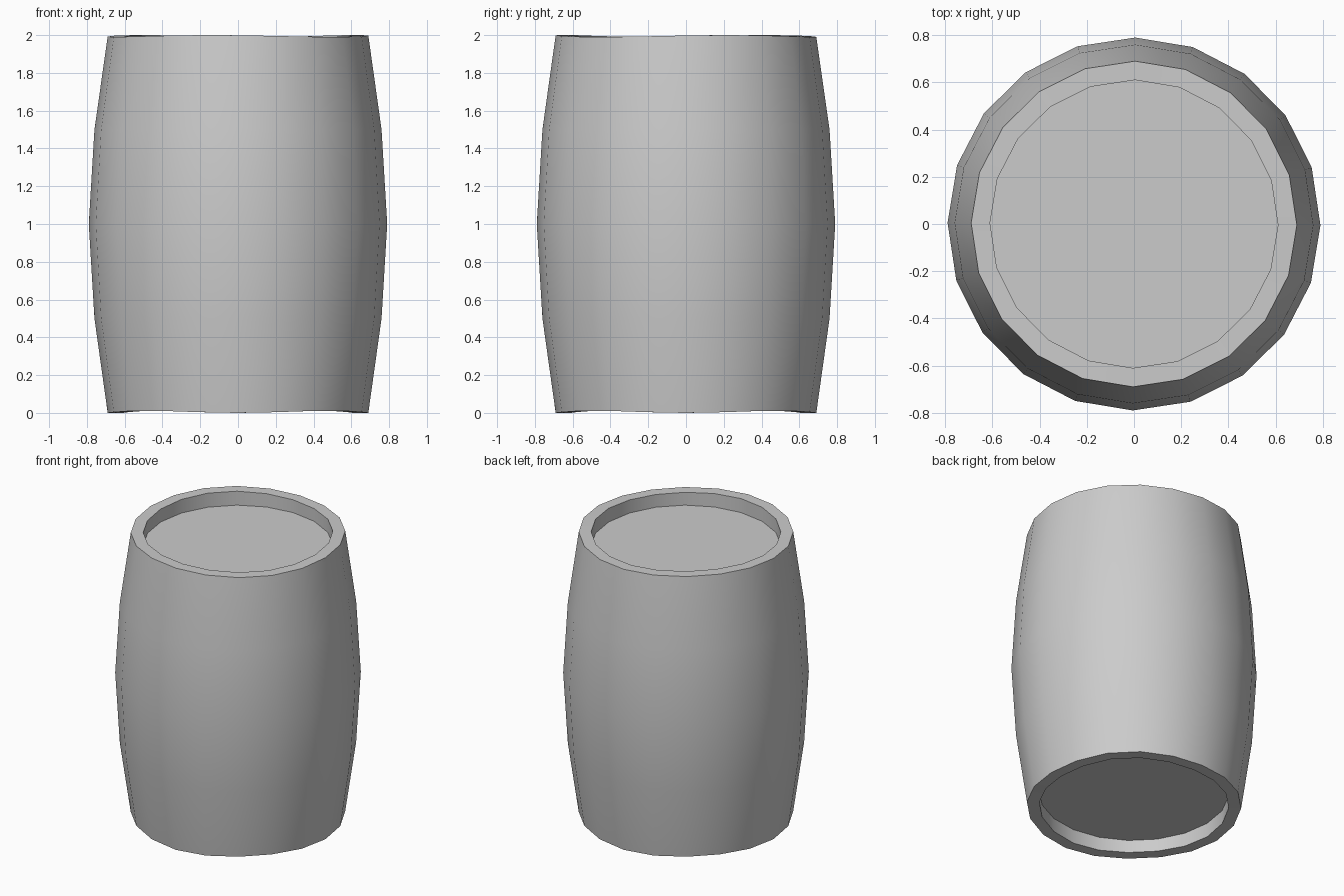
import bpy, bmesh, math

if "Cube" in bpy.data.objects:
    bpy.data.objects.remove(bpy.data.objects["Cube"])

SIDES = 20
TURN = math.radians(-0.4)

# profile from bottom lid, round the bottom rim, up the belly, to the top lid
PROFILE = [(0.61, 0.10), (0.61, 0.0), (0.69, 0.0), (0.76, 0.5), (0.79, 1.0),
           (0.76, 1.5), (0.69, 2.0), (0.61, 2.0), (0.61, 1.90)]


def rim_wobble(z, a):
    # the hand-cut rims are very slightly uneven
    if z == 0.0:
        return 0.006 - 0.006 * math.cos(4 * a)
    if z == 2.0:
        return -0.005 + 0.005 * math.sin(3 * a + 0.6)
    return 0.0


bm = bmesh.new()
rings = []
for r, z in PROFILE:
    ring = []
    for i in range(SIDES):
        a = 2 * math.pi * i / SIDES + TURN
        ring.append(bm.verts.new((r * math.cos(a), r * math.sin(a), z + rim_wobble(z, a))))
    rings.append(ring)

# barrel walls and rims
for lo, hi in zip(rings, rings[1:]):
    for i in range(SIDES):
        j = (i + 1) % SIDES
        bm.faces.new((lo[i], lo[j], hi[j], hi[i]))

# recessed lids
bm.faces.new(rings[0][::-1])
bm.faces.new(rings[-1])
bmesh.ops.recalc_face_normals(bm, faces=bm.faces[:])

mesh = bpy.data.meshes.new("barrel")
bm.to_mesh(mesh)
bm.free()
barrel = bpy.data.objects.new("barrel", mesh)
bpy.context.collection.objects.link(barrel)

# smooth staves, sharp rims
bpy.context.view_layer.objects.active = barrel
barrel.select_set(True)
bpy.ops.object.shade_smooth_by_angle(angle=math.radians(30))
